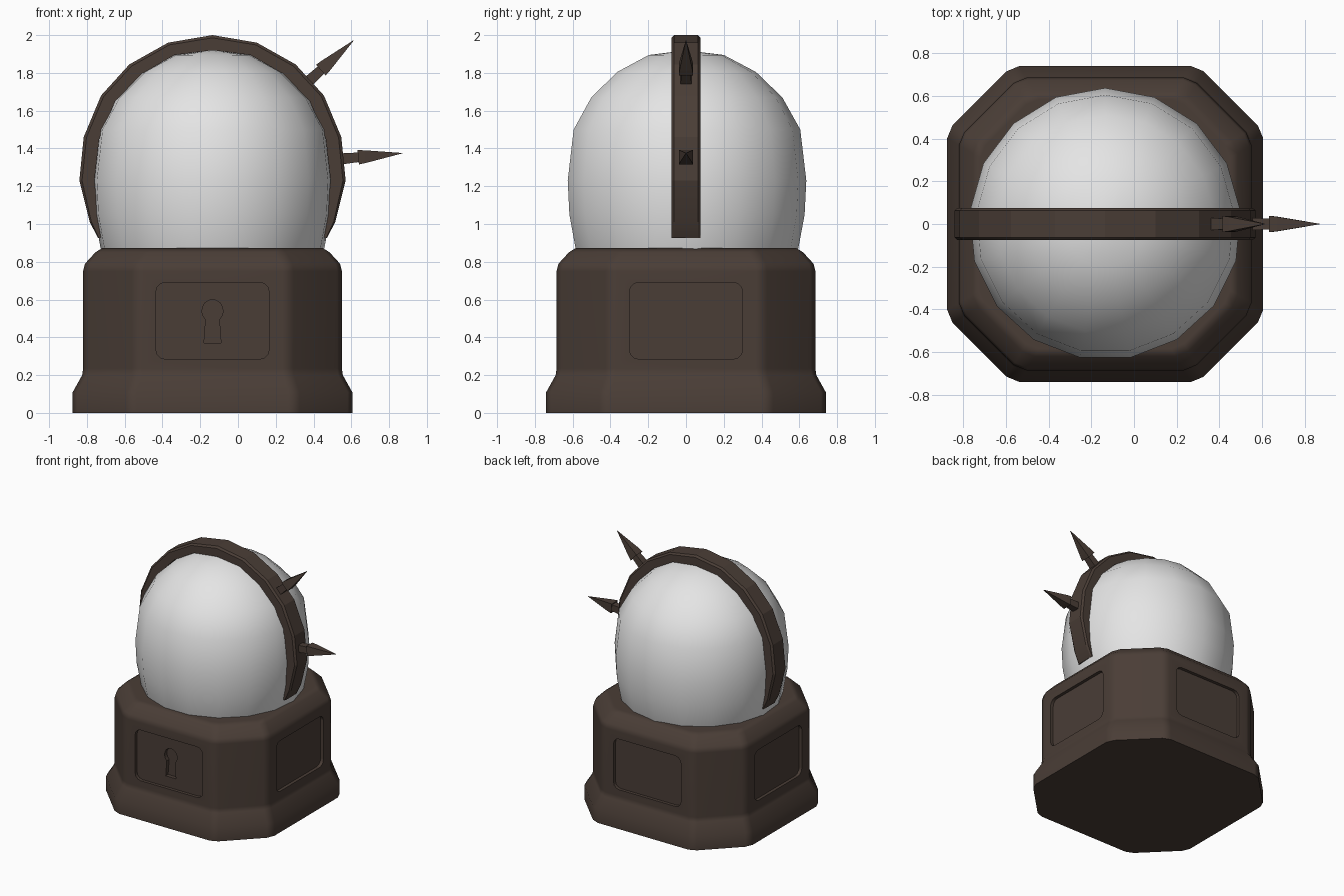
import bpy, bmesh
from math import sin, cos, pi, radians
from mathutils import Vector, Matrix

if "Cube" in bpy.data.objects:
    bpy.data.objects.remove(bpy.data.objects["Cube"])

CX = -0.135  # axis of base and dome


def material(name, rgb):
    m = bpy.data.materials.new(name)
    m.use_nodes = True
    m.diffuse_color = (*rgb, 1)
    m.node_tree.nodes["Principled BSDF"].inputs["Base Color"].default_value = (*rgb, 1)
    return m


brown = material("dark_brown", (0.068, 0.047, 0.037))
white = material("pale_white", (0.78, 0.78, 0.78))


def skin(name, loops, mat, closed=True, caps=True, loc=(0, 0, 0)):
    """Bridge successive loops of points into a mesh object."""
    bm = bmesh.new()
    rows = [[bm.verts.new(p) for p in loop] for loop in loops]
    n = len(rows[0])
    for a, b in zip(rows, rows[1:]):
        for i in range(n):
            j = (i + 1) % n
            bm.faces.new((a[i], a[j], b[j], b[i]))
    if caps:
        bm.faces.new(rows[0])
        bm.faces.new(rows[-1])
    bmesh.ops.recalc_face_normals(bm, faces=bm.faces)
    me = bpy.data.meshes.new(name)
    bm.to_mesh(me)
    bm.free()
    me.materials.append(mat)
    ob = bpy.data.objects.new(name, me)
    ob.location = loc
    bpy.context.collection.objects.link(ob)
    return ob


def activate(ob):
    bpy.ops.object.select_all(action="DESELECT")
    ob.select_set(True)
    bpy.context.view_layer.objects.active = ob


def smooth(ob, degrees):
    activate(ob)
    bpy.ops.object.shade_smooth_by_angle(angle=radians(degrees))


def octagon(r, z, flat=0.59, soft=0.035):
    """Square with cut corners; each corner is softened into two points."""
    f = r * flat
    corners = [Vector(p) for p in ((f, -r), (r, -f), (r, f), (f, r),
                                   (-f, r), (-r, f), (-r, -f), (-f, -r))]
    pts = []
    for i, c in enumerate(corners):
        for other in (corners[i - 1], corners[(i + 1) % 8]):
            p = c + (other - c).normalized() * soft
            pts.append((p.x, p.y, z))
    return pts


# Pedestal
profile = [(0.74, 0), (0.74, 0.11), (0.69, 0.2), (0.685, 0.235), (0.685, 0.75),
           (0.675, 0.79), (0.62, 0.85), (0.585, 0.872)]
base = skin("pedestal", [octagon(r, z) for r, z in profile], brown, loc=(CX, 0, 0))


def rounded_rect(w, h, r, y):
    pts = []
    for k, (sx, sz) in enumerate(((1, 1), (-1, 1), (-1, -1), (1, -1))):
        for s in range(4):
            a = (k + s / 3) * pi / 2
            pts.append((sx * (w - r) + r * cos(a), y, sz * (h - r) + r * sin(a)))
    return pts


def carve(target, cutter):
    cutter.hide_render = True
    mod = target.modifiers.new("carve", "BOOLEAN")
    mod.operation, mod.solver, mod.object = "DIFFERENCE", "EXACT", cutter
    activate(target)
    bpy.ops.object.modifier_apply(modifier=mod.name)
    bpy.data.objects.remove(cutter)


# Recessed panels on the four broad sides
for k in range(4):
    cut = skin("panel_cutter", [rounded_rect(0.3, 0.203, 0.05, y) for y in (-0.8, -0.66)],
               brown, loc=(CX, 0, 0.488))
    cut.rotation_euler.z = k * pi / 2
    carve(base, cut)


# Keyhole in the front panel
def keyhole(y):
    arc = [radians(-50 + 280 * i / 12) for i in range(13)]
    pts = [(0.056 * cos(a), y, 0.54 + 0.06 * sin(a)) for a in arc]
    return pts + [(-0.045, y, 0.37), (0.045, y, 0.37)]


carve(base, skin("keyhole_cutter", [keyhole(-0.8), keyhole(-0.63)], brown, loc=(CX, 0, 0)))
smooth(base, 38)
base.modifiers.new("even_shading", "WEIGHTED_NORMAL").keep_sharp = True

# Dome
SIDES = 17
dome_profile = [(0.56, 0.78), (0.595, 0.872), (0.628, 1.05), (0.637, 1.23), (0.605, 1.5),
                (0.51, 1.67), (0.37, 1.805), (0.2, 1.895), (0.01, 1.918)]
dome = skin("dome", [[(r * sin(2 * pi * i / SIDES), r * cos(2 * pi * i / SIDES), z)
                      for i in range(SIDES)] for r, z in dome_profile],
            white, loc=(CX, 0, 0))
smooth(dome, 60)

# Band over the dome: outer and inner half outlines, mirrored
outer = [(0, 2.0), (0.235, 1.96), (0.44, 1.845), (0.59, 1.68), (0.682, 1.46),
         (0.705, 1.23), (0.65, 1.01), (0.605, 0.925)]
inner = [(0, 1.92), (0.2, 1.895), (0.375, 1.795), (0.515, 1.65), (0.6, 1.45),
         (0.625, 1.23), (0.605, 1.03), (0.59, 0.93)]
pairs = list(zip(outer, inner))
full = [((-o[0], o[1]), (-i[0], i[1])) for o, i in reversed(pairs[1:])] + pairs
W, C = 0.076, 0.013
sections = []
for o, i in full:
    o, i = Vector((o[0], 0, o[1])), Vector((i[0], 0, i[1]))
    low = o + (i - o) * 0.18
    side = Vector((0, W, 0))
    edge = Vector((0, W - C, 0))
    sections.append([i - side, low - side, o - edge, o + edge, low + side, i + side])
band = skin("band", sections, brown, loc=(CX, 0, 0))
smooth(band, 15)


# Square spikes, each a shaft with a long pointed head
def spike(name, root, tip):
    root, tip = Vector((root[0], 0, root[1])), Vector((tip[0], 0, tip[1]))
    axis = tip - root
    rings = [[(sx * r, sy * r, t * axis.length) for sx, sy in
              ((1, 1), (-1, 1), (-1, -1), (1, -1))]
             for r, t in ((0.03, -0.06), (0.025, 0.29), (0.038, 0.27), (0.034, 0.38), (0.001, 1))]
    ob = skin(name, rings, brown)
    up = axis.normalized()
    across = Vector((0, 1, 0))
    ob.matrix_world = Matrix.Translation(root) @ Matrix(
        (across.cross(up), across, up)).transposed().to_4x4()


spike("lower_spike", (0.55, 1.345), (0.87, 1.375))
spike("upper_spike", (0.375, 1.757), (0.612, 1.972))
